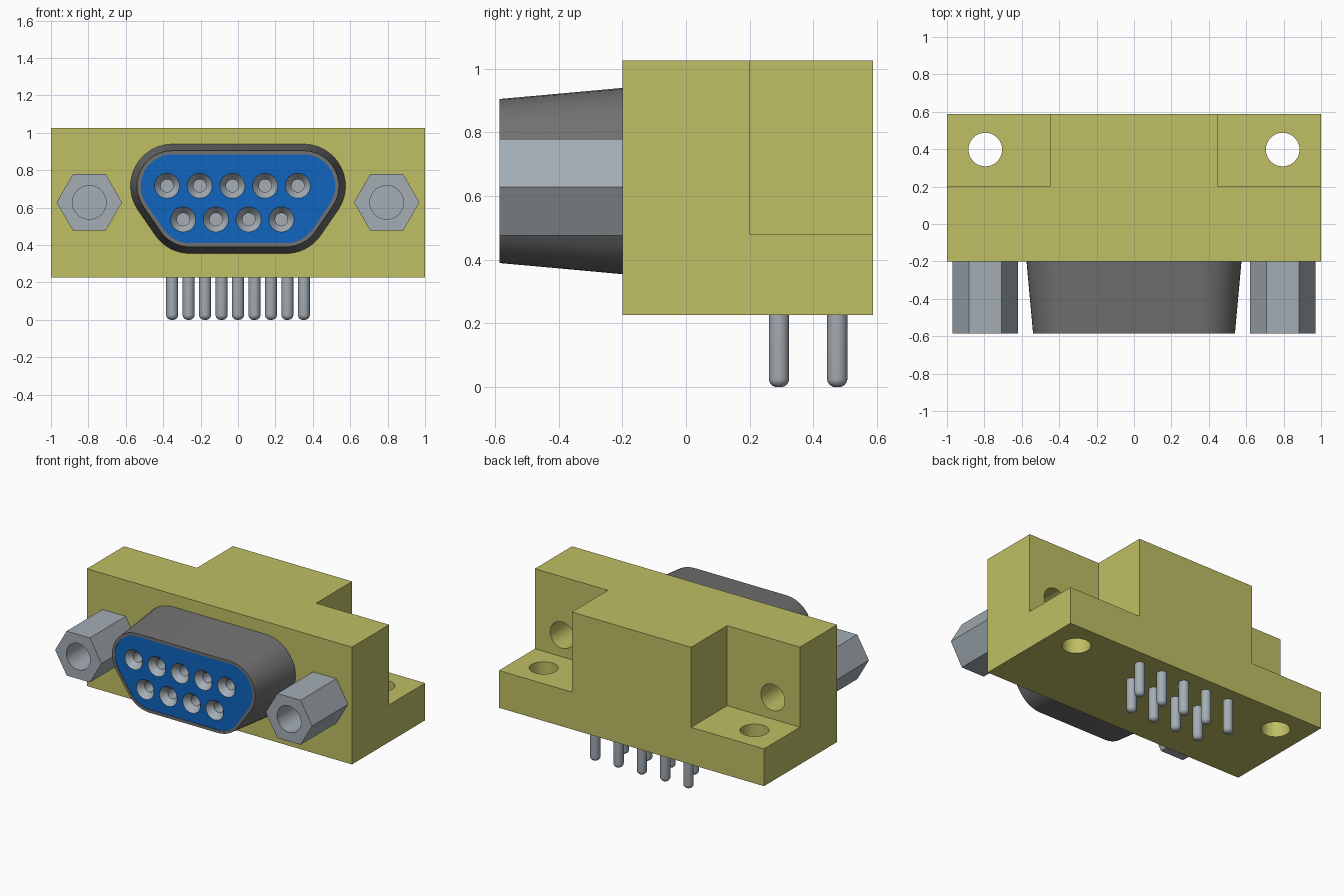
import bpy, bmesh, math
from mathutils import Matrix

cube = bpy.data.objects.get("Cube")
if cube:
    bpy.data.objects.remove(cube, do_unlink=True)


def material(name, rgb):
    m = bpy.data.materials.new(name)
    m.use_nodes = True
    m.diffuse_color = (*rgb, 1)
    m.node_tree.nodes["Principled BSDF"].inputs["Base Color"].default_value = (*rgb, 1)
    return m


OLIVE = material("olive plastic", (0.52, 0.52, 0.13))
BLUE = material("blue plastic", (0.005, 0.13, 0.52))
SHELL = material("dark grey metal", (0.165, 0.165, 0.165))
METAL = material("light grey metal", (0.37, 0.42, 0.46))


def finish(bm, name, mat, smooth=True):
    bmesh.ops.recalc_face_normals(bm, faces=bm.faces)
    me = bpy.data.meshes.new(name)
    bm.to_mesh(me)
    bm.free()
    ob = bpy.data.objects.new(name, me)
    bpy.context.collection.objects.link(ob)
    me.materials.append(mat)
    if smooth:
        shade(ob)
    return ob


def activate(ob):
    bpy.ops.object.select_all(action='DESELECT')
    ob.select_set(True)
    bpy.context.view_layer.objects.active = ob


def shade(ob):
    activate(ob)
    bpy.ops.object.shade_smooth_by_angle(angle=math.radians(30))


def add_box(bm, lo, hi):
    size = [b - a for a, b in zip(lo, hi)]
    mid = [(a + b) / 2 for a, b in zip(lo, hi)]
    bmesh.ops.create_cube(bm, size=1, matrix=Matrix.Translation(mid) @ Matrix.Diagonal((*size, 1)))


def add_rod(bm, centre, radius, length, axis, sides=40):
    rot = Matrix.Rotation(math.pi / 2, 4, 'X') if axis == 'Y' else Matrix()
    bmesh.ops.create_cone(bm, cap_ends=True, segments=sides, radius1=radius, radius2=radius,
                          depth=length, matrix=Matrix.Translation(centre) @ rot)


def cut(ob, bm):
    cutter = finish(bm, "cutter", ob.data.materials[0], False)
    cutter.hide_render = True
    mod = ob.modifiers.new("cut", 'BOOLEAN')
    mod.operation, mod.solver, mod.object = 'DIFFERENCE', 'EXACT', cutter
    activate(ob)
    bpy.ops.object.modifier_apply(modifier=mod.name)
    bpy.data.objects.remove(cutter, do_unlink=True)
    shade(ob)


def lathe(name, profile, location, mat, axis='Z', steps=24):
    """Spin (radius, height) points; both ends lie on the axis."""
    bm = bmesh.new()
    vs = [bm.verts.new((r, 0, h)) for r, h in profile]
    es = [bm.edges.new(p) for p in zip(vs, vs[1:])]
    bmesh.ops.spin(bm, geom=vs + es, cent=(0, 0, 0), axis=(0, 0, 1),
                   angle=math.tau, steps=steps, use_duplicate=False)
    bmesh.ops.remove_doubles(bm, verts=bm.verts, dist=0.0005)
    if axis == 'Y':
        bm.transform(Matrix.Rotation(-math.pi / 2, 4, 'X'))
    bm.transform(Matrix.Translation(location))
    return finish(bm, name, mat)


def d_ring(bm, radius, y, n=12):
    """Rounded D outline: arcs around four corner centres."""
    slope = math.atan2(0.135, 0.093)
    low = -(math.pi / 2 - slope)
    arcs = [((0.35, 0.715), low, math.pi / 2),
            ((-0.35, 0.715), math.pi / 2, math.pi - low),
            ((-0.257, 0.58), math.pi - low, 1.5 * math.pi),
            ((0.257, 0.58), -math.pi / 2, low)]
    ring = []
    for (cx, cz), a0, a1 in arcs:
        for i in range(n + 1):
            a = a0 + (a1 - a0) * i / n
            ring.append(bm.verts.new((cx + radius * math.cos(a), y, cz + radius * math.sin(a))))
    return ring


def bridge(bm, a, b):
    for i in range(len(a)):
        j = (i + 1) % len(a)
        bm.faces.new((a[i], a[j], b[j], b[i]))


# Housing with rear corner notches and mounting holes
bm = bmesh.new()
add_box(bm, (-1, -0.2, 0.226), (1, 0.588, 1.026))
housing = finish(bm, "housing", OLIVE, False)
bm = bmesh.new()
for s in (-1, 1):
    add_box(bm, (min(s * 0.45, s * 1.1), 0.2, 0.48), (max(s * 0.45, s * 1.1), 0.7, 1.2))
cut(housing, bm)
bm = bmesh.new()
for s in (-1, 1):
    add_rod(bm, (s * 0.795, 0.398, 0.35), 0.09, 0.5, 'Z')
    add_rod(bm, (s * 0.795, 0, 0.628), 0.09, 0.6, 'Y')
cut(housing, bm)

# Hexagonal standoffs with blind holes
for s, side in ((-1, "right"), (1, "left")):
    bm = bmesh.new()
    add_rod(bm, (0, 0, 0), 0.175, 0.386, 'Z', 6)
    # turn the prism so that two corners point sideways
    corner = max(bm.verts, key=lambda v: v.co.x).co
    turn = -math.atan2(corner.y, corner.x)
    bm.transform(Matrix.Translation((s * 0.795, -0.393, 0.628))
                 @ Matrix.Rotation(math.pi / 2, 4, 'X') @ Matrix.Rotation(turn, 4, 'Z'))
    nut = finish(bm, side + "_standoff", METAL, False)
    bm = bmesh.new()
    add_rod(bm, (s * 0.795, -0.5, 0.628), 0.09, 0.5, 'Y')
    cut(nut, bm)

# Tapered shell around the insert
bm = bmesh.new()
rings = [d_ring(bm, r, y) for r, y in ((0.225, -0.2), (0.19, -0.586), (0.17, -0.586), (0.17, -0.2))]
for i in range(4):
    bridge(bm, rings[i], rings[(i + 1) % 4])
finish(bm, "shell", SHELL)

# Blue insert, pierced for the sockets
sockets = [(-0.38 + 0.175 * i, 0.717) for i in range(5)] + \
          [(-0.293 + 0.175 * i, 0.537) for i in range(4)]
bm = bmesh.new()
front, back = d_ring(bm, 0.17, -0.582), d_ring(bm, 0.17, -0.2)
bridge(bm, front, back)
bm.faces.new(front)
bm.faces.new(back)
insert = finish(bm, "insert", BLUE, False)
bm = bmesh.new()
for x, z in sockets:
    add_rod(bm, (x, -0.5, z), 0.067, 0.3, 'Y', 32)
cut(insert, bm)

# Funnel shaped contact sockets
funnel = [(0, -0.46), (0.034, -0.46), (0.034, -0.54), (0.067, -0.582), (0.067, -0.36), (0, -0.36)]
for i, (x, z) in enumerate(sockets):
    lathe(f"socket_{i + 1}", funnel, (x, 0, z), METAL, 'Y', 32)

# Solder pins with rounded tips, in two staggered rows
R, F = 0.032, 0.027
tip = [(0, 0)] + [(R - F + F * math.sin(a), F - F * math.cos(a))
                  for a in (math.radians(15 * k) for k in range(7))]
for i in range(9):
    y = 0.475 if i % 2 == 0 else 0.292
    lathe(f"pin_{i + 1}", tip + [(R, 0.24), (0, 0.24)], (-0.352 + 0.088 * i, y, 0), METAL)
